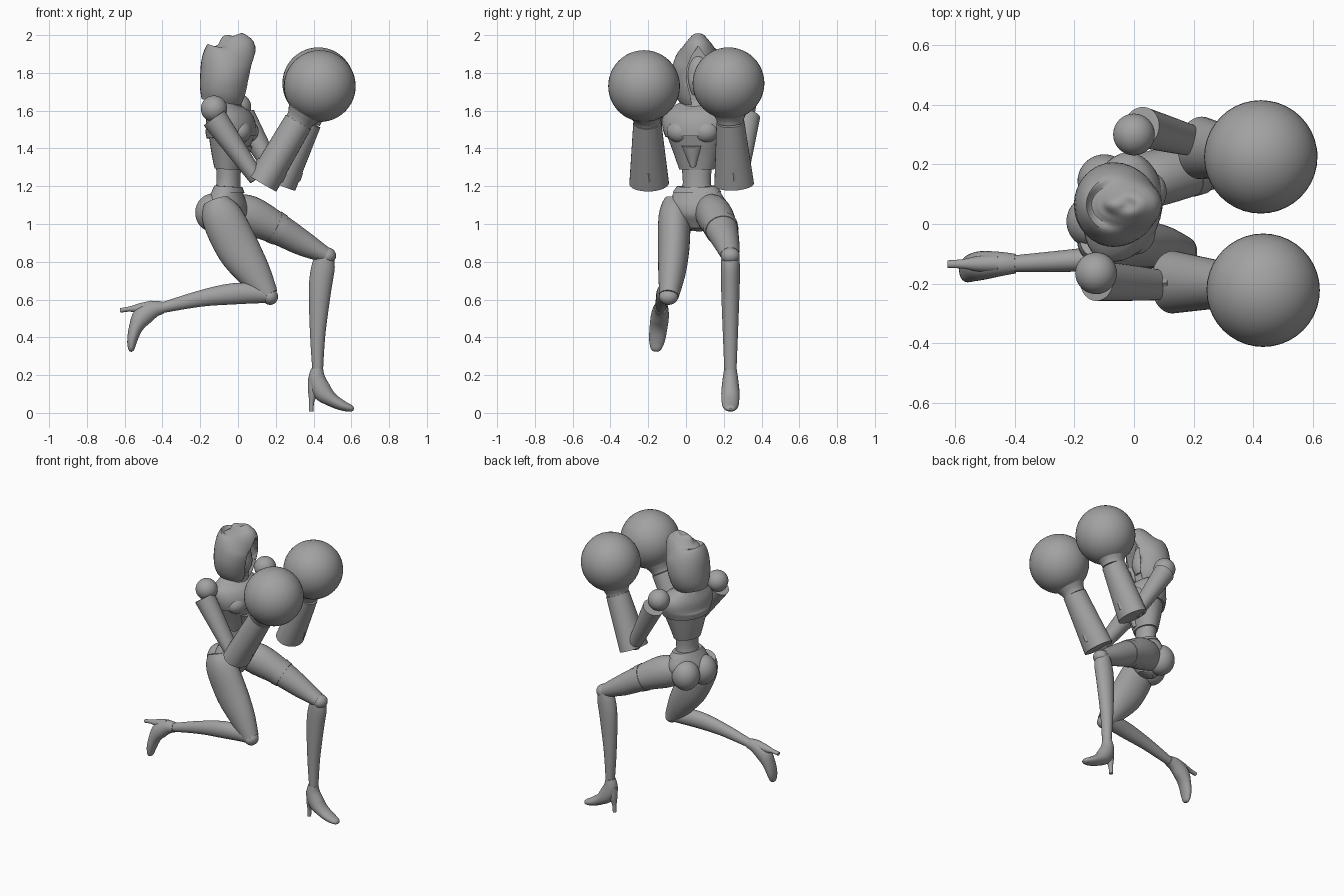
import bpy, bmesh
from math import sin, cos, pi, radians
from mathutils import Vector, Matrix

cube = bpy.data.objects.get("Cube")
if cube:
    bpy.data.objects.remove(cube, do_unlink=True)

grey = bpy.data.materials.new("plain_grey")
grey.use_nodes = True
GREY = (0.36, 0.36, 0.36, 1)
grey.diffuse_color = GREY
grey.node_tree.nodes["Principled BSDF"].inputs["Base Color"].default_value = GREY


def finish(name, bm, matrix=None):
    bmesh.ops.recalc_face_normals(bm, faces=bm.faces)
    mesh = bpy.data.meshes.new(name)
    bm.to_mesh(mesh)
    bm.free()
    mesh.materials.append(grey)
    if matrix:
        mesh.transform(matrix)
    obj = bpy.data.objects.new(name, mesh)
    bpy.context.collection.objects.link(obj)
    bpy.ops.object.select_all(action="DESELECT")
    obj.select_set(True)
    bpy.context.view_layer.objects.active = obj
    bpy.ops.object.shade_smooth_by_angle(angle=radians(35))
    return obj


def spline(rows, steps):
    """Smooth curve through rows of any length."""
    out = []
    for i in range(len(rows) - 1):
        quad = [rows[max(i - 1, 0)], rows[i], rows[i + 1], rows[min(i + 2, len(rows) - 1)]]
        for k in range(steps):
            t = k / steps
            out.append([b + t * ((c - a) + t * ((2*a - 5*b + 4*c - d) + t * (3*b - a - 3*c + d))) / 2
                        if steps > 1 else b for a, b, c, d in zip(*quad)])
    return out + [list(rows[-1])]


def loft(name, rows, matrix=None, steps=4, sides=32):
    """Skin elliptical rings; each row is x, y, z, depth radius, side radius."""
    rows = spline(rows, steps)
    points = [Vector(r[:3]) for r in rows]
    bm = bmesh.new()
    rings = []
    for i, row in enumerate(rows):
        way = (points[min(i + 1, len(rows) - 1)] - points[max(i - 1, 0)]).normalized()
        deep = Vector((0, 1, 0)).cross(way).normalized()
        side = way.cross(deep)
        rings.append([bm.verts.new(points[i] + deep * max(row[3], .002) * cos(a) + side * max(row[4], .002) * sin(a))
                      for a in (2 * pi * k / sides for k in range(sides))])
    for low, high in zip(rings, rings[1:]):
        for k in range(sides):
            n = (k + 1) % sides
            bm.faces.new((low[k], low[n], high[n], high[k]))
    bm.faces.new(rings[0])
    bm.faces.new(rings[-1])
    return finish(name, bm, matrix)


def ball(name, centre, size, matrix=None):
    bm = bmesh.new()
    place = Matrix.Translation(centre) @ Matrix.Diagonal((*size, 1))
    bmesh.ops.create_uvsphere(bm, u_segments=40, v_segments=24, radius=1, matrix=place)
    return finish(name, bm, matrix)


# Torso, turned slightly to its right
body = Matrix.Translation((-.06, .06, 0)) @ Matrix.Rotation(-.27, 4, "Z")
loft("waist", [(0, 0, 1.12, .08, .1), (.01, 0, 1.22, .062, .075), (.01, 0, 1.36, .07, .09)], body)
loft("bodice", [(.01, 0, 1.29, .072, .095), (.015, 0, 1.38, .095, .125), (.025, 0, 1.48, .12, .16)], body)
loft("vest", [(.025, 0, 1.46, .128, .165), (.02, 0, 1.52, .13, .185), (0, 0, 1.58, .105, .18),
              (-.01, 0, 1.63, .07, .12), (-.01, 0, 1.66, .05, .06)], body)
loft("neck", [(-.01, 0, 1.6, .055, .06), (.0, 0, 1.76, .05, .05)], body)
loft("collar", [(0, 0, 1.61, .085, .1), (.005, 0, 1.66, .07, .075)], body, steps=1)
for name, s in (("left", 1), ("right", -1)):
    ball(name + "_bust", (.095, s * .07, 1.49), (.058, .07, .06), body)
    ball(name + "_buttock", (-.06, s * .07, 1.06), (.09, .09, .1), body)
loft("bodice_point", [(.065, 0, 1.31, .035, .02), (.1, 0, 1.42, .04, .06)], body)
loft("pelvis", [(.01, 0, .97, .05, .035), (0, 0, 1.03, .1, .12), (0, 0, 1.1, .105, .155),
                (.005, 0, 1.17, .078, .125), (.008, 0, 1.195, .068, .105)], body)
loft("waistband", [(.008, 0, 1.17, .083, .131), (.01, 0, 1.2, .07, .108)], body, steps=1)

# Hood with a pointed face opening
hood = loft("hood", [(-.09, .065, 1.64, .105, .095), (-.08, .065, 1.69, .122, .125),
                     (-.068, .065, 1.77, .134, .142), (-.052, .065, 1.86, .14, .13),
                     (-.03, .065, 1.925, .128, .092), (-.035, .065, 1.965, .095, .058),
                     (-.045, .065, 1.99, .05, .028), (-.045, .065, 2, .004, .004)])
bm = bmesh.new()
outline = [(0, 1.94), (.035, 1.89), (.062, 1.82), (.06, 1.75), (.042, 1.68), (.03, 1.6)]
outline += [(-y, z) for y, z in reversed(outline[1:])]
front = bm.faces.new([bm.verts.new((.01, .065 + y, z)) for y, z in outline])
tip = bmesh.ops.extrude_face_region(bm, geom=[front])["geom"]
bmesh.ops.translate(bm, verts=[v for v in tip if isinstance(v, bmesh.types.BMVert)], vec=(.2, 0, 0))
cutter = finish("opening_cutter", bm)
cutter.hide_render = True
cut = hood.modifiers.new("opening", "BOOLEAN")
cut.operation, cut.object, cut.solver = "DIFFERENCE", cutter, "EXACT"
bpy.context.view_layer.objects.active = hood
bpy.ops.object.modifier_apply(modifier="opening")
bpy.data.objects.remove(cutter, do_unlink=True)
ball("face", (-.02, .065, 1.79), (.065, .062, .11))
loft("mask", [(.0, .065, 1.69, .03, .035), (.015, .065, 1.74, .035, .05), (.01, .065, 1.79, .035, .055)])

# Arms: shoulder, upper arm, flared sleeve, wrist and round glove
arms = (("right", (-.127, -.165, 1.61), (-.125, -.19, 1.56), (.1, -.205, 1.24),
         (.13, -.195, 1.215), (.32, -.205, 1.54), (.433, -.222, 1.73)),
        ("left", (0, .3, 1.62), (.025, .325, 1.57), (.21, .275, 1.24),
         (.225, .255, 1.21), (.365, .235, 1.54), (.425, .225, 1.745)))
for name, shoulder, top, elbow, hem, wrist, fist in arms:
    ball(name + "_shoulder", shoulder, (.07,) * 3)
    middle = [(a + b) / 2 for a, b in zip(top, elbow)]
    loft(name + "_upper_arm", [(*top, .068, .068), (*middle, .055, .06), (*elbow, .042, .05)])
    loft(name + "_sleeve", [(*hem, .085, .105), (*wrist, .077, .074)])
    lower = [a + .15 * (b - a) for a, b in zip(hem, wrist)]
    upper = [a + .28 * (b - a) for a, b in zip(hem, wrist)]
    loft(name + "_elbow_pad", [(*lower, .09, .075), (*upper, .087, .072)], steps=1, sides=8)
    inside = [a + .5 * (b - a) for a, b in zip(wrist, fist)]
    loft(name + "_wrist", [(*wrist, .072, .07), (*[a + .15 * (b - a) for a, b in zip(wrist, fist)], .08, .08),
                           (*inside, .125, .125)])
    ball(name + "_glove", fist, (.19,) * 3)

# Legs
loft("right_thigh", [(-.115, -.045, 1.12, .07, .07), (-.085, -.06, 1.04, .108, .085),
                     (0, -.065, .87, .113, .083), (.085, -.075, .74, .09, .072),
                     (.16, -.09, .62, .056, .052)])
loft("right_shin", [(.18, -.092, .62, .04, .045), (.1, -.095, .632, .052, .048),
                    (-.03, -.11, .63, .056, .046), (-.2, -.122, .605, .043, .038),
                    (-.4, -.133, .557, .028, .028)])
ball("right_knee", (.17, -.092, .615), (.042, .05, .043))
loft("left_thigh", [(-.04, .12, 1.07, .09, .08), (.06, .15, 1.045, .105, .095),
                    (.2, .185, .98, .085, .088), (.34, .215, .9, .068, .068),
                    (.46, .232, .838, .043, .05)])
loft("left_garter", [(.19, .183, .985, .09, .092), (.225, .19, .967, .085, .089)], steps=1)
loft("left_shin", [(.46, .235, .85, .04, .045), (.452, .235, .78, .061, .05),
                   (.435, .235, .66, .06, .049), (.422, .235, .42, .041, .04),
                   (.422, .235, .22, .028, .032)])
ball("left_knee", (.473, .234, .832), (.046, .05, .044))

# High heeled shoes, built about the ankle
poses = (("left", Matrix.Translation((.42, .235, .23))),
         ("right", Matrix.Translation((-.4, -.133, .556)) @ Matrix.Rotation(-.12, 4, "X")
          @ Matrix.Rotation(radians(78), 4, "Y")))
for name, pose in poses:
    loft(name + "_shoe", [(0, 0, .003, .032, .033), (-.002, 0, -.05, .045, .041),
                          (.025, 0, -.115, .052, .048), (.075, 0, -.16, .037, .047),
                          (.135, 0, -.192, .027, .042), (.18, 0, -.207, .017, .028),
                          (.193, 0, -.211, .006, .012)], pose)
    loft(name + "_heel", [(-.02, 0, -.05, .03, .03), (-.023, 0, -.12, .026, .026),
                          (-.03, 0, -.17, .014, .016), (-.033, 0, -.222, .012, .013)], pose)
